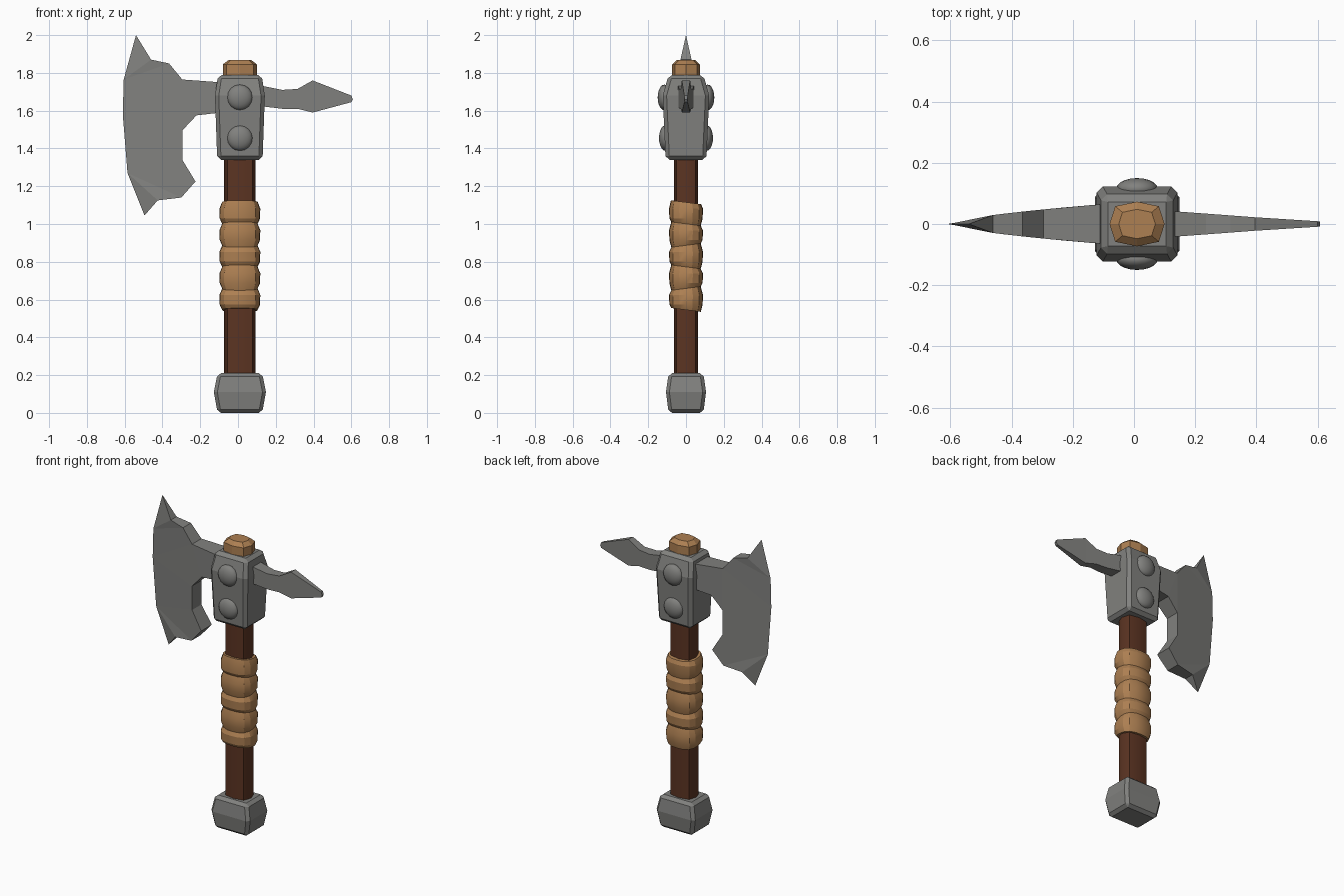
import bpy, bmesh, math

cube = bpy.data.objects.get("Cube")
if cube:
    bpy.data.objects.remove(cube, do_unlink=True)


def material(name, rgb):
    m = bpy.data.materials.new(name)
    m.use_nodes = True
    m.diffuse_color = (*rgb, 1)
    m.node_tree.nodes["Principled BSDF"].inputs["Base Color"].default_value = (*rgb, 1)
    return m


steel = material("steel grey", (0.22, 0.22, 0.21))
leather = material("tan leather", (0.42, 0.215, 0.085))
wood = material("dark wood", (0.105, 0.034, 0.016))

AXIS = 0.01  # x of the shaft


def finish(name, bm, mat, smooth=None, bevel=0):
    bmesh.ops.remove_doubles(bm, verts=bm.verts, dist=0.0005)
    bmesh.ops.recalc_face_normals(bm, faces=bm.faces)
    mesh = bpy.data.meshes.new(name)
    bm.to_mesh(mesh)
    bm.free()
    mesh.materials.append(mat)
    ob = bpy.data.objects.new(name, mesh)
    bpy.context.collection.objects.link(ob)
    if bevel:
        mod = ob.modifiers.new("edge bevel", 'BEVEL')
        mod.width = bevel
        mod.segments = 1
        mod.limit_method = 'ANGLE'
        mod.angle_limit = math.radians(40)
    if smooth:
        bpy.ops.object.select_all(action='DESELECT')
        ob.select_set(True)
        bpy.context.view_layer.objects.active = ob
        bpy.ops.object.shade_smooth_by_angle(angle=math.radians(smooth))
    return ob


def rounded(n, power=3):
    """Unit section between an ellipse and a rectangle."""
    pts = []
    for i in range(n):
        a = 2 * math.pi * i / n
        c, s = math.cos(a), math.sin(a)
        r = (abs(c) ** power + abs(s) ** power) ** (-1 / power)
        pts.append((c * r, s * r))
    return pts


SQUARE = [(1, 1), (-1, 1), (-1, -1), (1, -1)]


def loft(name, section, rings, mat, **style):
    """Stack scaled sections; a ring is (z, half x, half y, optional tilt)."""
    bm = bmesh.new()
    loops = []
    for z, rx, ry, *tilt in rings:
        t = tilt[0] if tilt else 0
        loops.append([bm.verts.new((AXIS + u * rx, v * ry, z + t * v))
                      for u, v in section])
    n = len(section)
    for a, b in zip(loops, loops[1:]):
        for i in range(n):
            j = (i + 1) % n
            bm.faces.new((a[i], a[j], b[j], b[i]))
    bm.faces.new(loops[0])
    bm.faces.new(loops[-1])
    return finish(name, bm, mat, **style)


def plate(name, outline, panels, mat):
    """Mirrored front and back panels, walled along the outline (x, z, half depth)."""
    bm = bmesh.new()
    front = [bm.verts.new((x, -d, z)) for x, z, d in outline]
    back = [bm.verts.new((x, d, z)) for x, z, d in outline]
    for side in (front, back):
        for p in panels:
            bm.faces.new([side[i] for i in p])
    n = len(outline)
    for i in range(n):
        j = (i + 1) % n
        if outline[i][2] or outline[j][2]:
            bm.faces.new((front[i], front[j], back[j], back[i]))
    return finish(name, bm, mat)


# Shaft and its exposed top
loft("shaft", rounded(8), [(0.15, .083, .063), (1.4, .083, .063)], wood, smooth=50)
loft("shaft_cap", rounded(8),
     [(1.75, .09, .073), (1.845, .09, .073), (1.868, .06, .048)], leather, smooth=15)

# Pommel and head socket
loft("pommel", SQUARE, [(0, .118, .092), (.11, .138, .106), (.21, .118, .092)],
     steel, bevel=.018)
loft("head_socket", SQUARE,
     [(1.34, .12, .108), (1.68, .132, .123), (1.79, .115, .092)], steel, bevel=.02)

# Leather grip: five bulging turns with alternating tilt
turns, low, high = 5, 0.545, 1.115
step = (high - low) / turns
rings = []
for k in range(turns):
    tilt = -0.01 if k % 2 == 0 else 0.01
    z = low + k * step
    rings += [(z, .094, .078, tilt), (z + step * .25, .107, .088, 0),
              (z + step * .7, .108, .09, 0)]
rings.append((high, .095, .08, -0.01))
loft("leather_grip", rounded(16, 2.7), rings, leather, smooth=24)

# Rivets on both broad sides of the socket
for side, label in ((-1, "front"), (1, "back")):
    for z, y, place in ((1.67, .115, "upper"), (1.455, .108, "lower")):
        bm = bmesh.new()
        bmesh.ops.create_uvsphere(bm, u_segments=16, v_segments=10, radius=1)
        for v in bm.verts:
            x, h, d = v.co
            v.co = (AXIS + x * .068, side * y + d * .035, z + h * .068)
        finish(f"{label}_{place}_rivet", bm, steel, smooth=60)

# Bearded blade: cutting edge first, then the lower rim, neck and upper rim
edge = [(-.54, 2.0), (-.605, 1.765), (-.61, 1.58), (-.585, 1.27), (-.495, 1.045)]
rim = [(-.425, 1.125), (-.3, 1.14), (-.225, 1.225), (-.295, 1.34), (-.295, 1.495),
       (-.22, 1.575), (-.09, 1.59), (-.09, 1.75), (-.295, 1.765), (-.365, 1.85),
       (-.46, 1.87)]


def blade_depth(x):
    t = min(1, (x + .61) / .52)
    return .066 * t ** .65


blade = [(x, z, 0) for x, z in edge] + [(x, z, blade_depth(x)) for x, z in rim]
plate("axe_blade", blade,
      [(0, 1, 15), (1, 14, 15), (1, 2, 13, 14), (2, 9, 13), (2, 3, 8, 9),
       (3, 6, 7, 8), (3, 5, 6), (3, 4, 5), (9, 10, 13), (10, 11, 12, 13)], steel)

# Rear spike: columns of (x, bottom, top, half depth)
columns = [(.11, 1.625, 1.735, .043), (.235, 1.61, 1.71, .034), (.315, 1.61, 1.715, .028),
           (.395, 1.59, 1.76, .022), (.6, 1.645, 1.68, .009)]
n = len(columns)
spike = [(x, lo, d) for x, lo, hi, d in columns] + [(.608, 1.66, .008)]
spike += [(x, hi, d) for x, lo, hi, d in reversed(columns)]
strips = [(i, i + 1, 2 * n - i - 1, 2 * n - i) for i in range(n - 1)]
plate("rear_spike", spike, strips + [(n - 1, n, n + 1)], steel)
